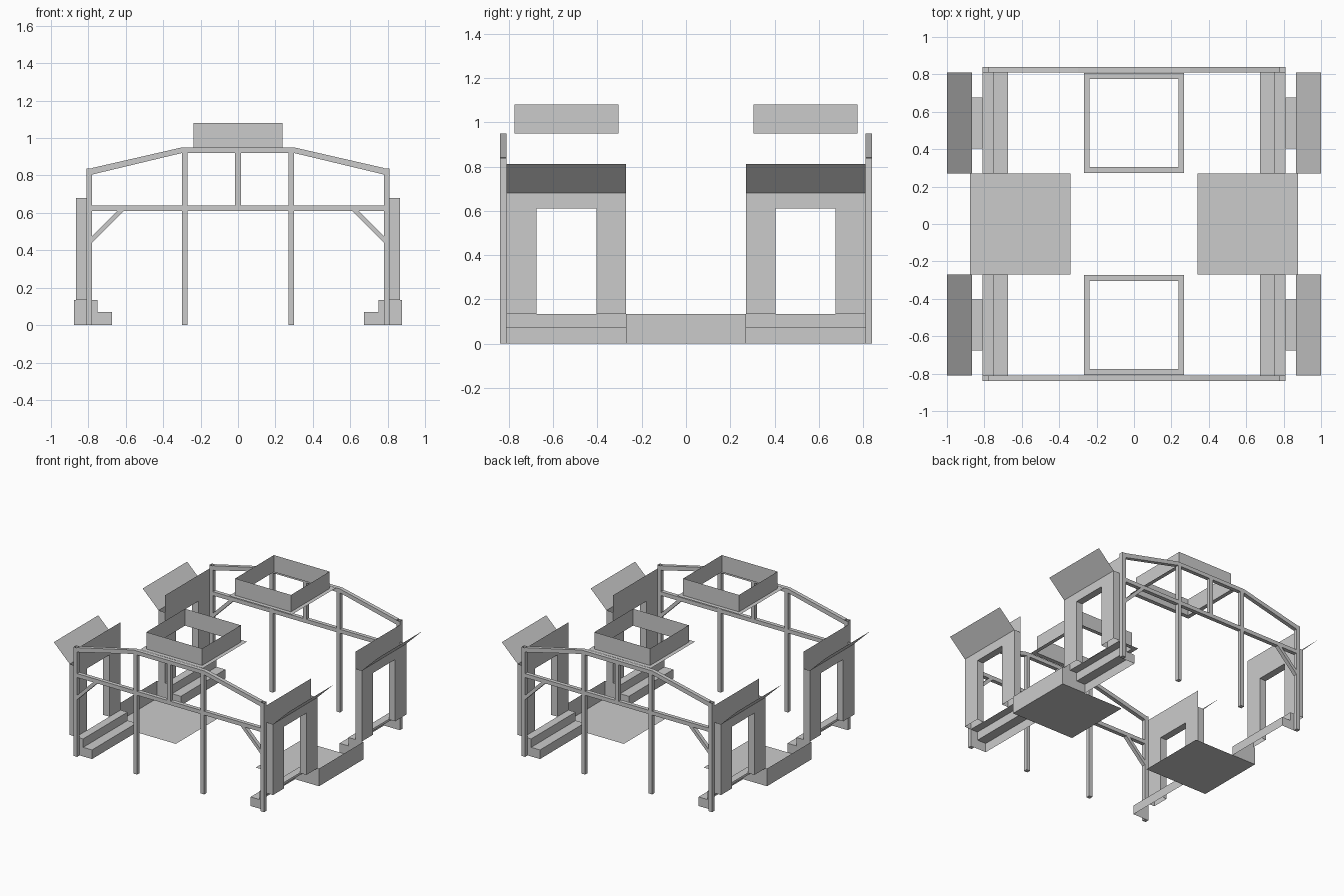
import bpy, bmesh

if "Cube" in bpy.data.objects:
    bpy.data.objects.remove(bpy.data.objects["Cube"])

grey = bpy.data.materials.new("plain_grey")
grey.diffuse_color = (0.6, 0.6, 0.6, 1)
grey.use_nodes = True
grey.node_tree.nodes["Principled BSDF"].inputs["Base Color"].default_value = grey.diffuse_color


def finish(name, bm, mx=True, my=True):
    """Make the object, mirrored over x and / or y."""
    me = bpy.data.meshes.new(name)
    bm.to_mesh(me)
    bm.free()
    me.materials.append(grey)
    ob = bpy.data.objects.new(name, me)
    bpy.context.collection.objects.link(ob)
    if mx or my:
        m = ob.modifiers.new("mirror", 'MIRROR')
        m.use_axis = (mx, my, False)
        m.use_mirror_merge = False
    return ob


def sheets(name, polys, mx=True, my=True):
    """Thin single-sided faces."""
    bm = bmesh.new()
    for p in polys:
        bm.faces.new([bm.verts.new(c) for c in p])
    return finish(name, bm, mx, my)


def bar(name, pts, mx=True, y0=0.81, y1=0.84, open_top=False):
    """Outline in x,z pushed through the frame depth."""
    bm = bmesh.new()
    a = [bm.verts.new((x, y0, z)) for x, z in pts]
    b = [bm.verts.new((x, y1, z)) for x, z in pts]
    bm.faces.new(a)
    bm.faces.new(b)
    n = len(pts)
    for i in range(n):
        j = (i + 1) % n
        bm.faces.new((a[i], a[j], b[j], b[i]))
    bmesh.ops.recalc_face_normals(bm, faces=bm.faces)
    if open_top:
        top = [f for f in bm.faces if f.normal.z > 0.5]
        bmesh.ops.delete(bm, geom=top, context='FACES')
    return finish(name, bm, mx, True)


def rect(x0, x1, z0, z1):
    return [(x0, z0), (x1, z0), (x1, z1), (x0, z1)]


# Gable frames at both ends
bar("outer_post", rect(0.78, 0.81, 0, 0.838), open_top=True)
bar("inner_post", rect(0.27, 0.30, 0, 0.92))
bar("centre_post", rect(-0.015, 0.015, 0.64, 0.92), mx=False)
bar("cross_beam", rect(-0.78, 0.78, 0.61, 0.64), mx=False)
bar("ridge_beam", rect(-0.30, 0.30, 0.92, 0.95), mx=False)
bar("sloped_beam", [(0.30, 0.92), (0.78, 0.805), (0.78, 0.84), (0.30, 0.95)])
bar("corner_brace", [(0.78, 0.44), (0.78, 0.475), (0.645, 0.61), (0.61, 0.61)])

# Side walls: inner and outer sheet with a door opening between them
Y0, Y1, D0, D1 = 0.27, 0.81, 0.405, 0.675
XI, XO, ZB, ZD, ZT = 0.81, 0.865, 0.135, 0.61, 0.68


def arch(x, top):
    return [(x, Y0, ZB), (x, D0, ZB), (x, D0, ZD), (x, D1, ZD),
            (x, D1, ZB), (x, Y1, ZB), (x, Y1, top), (x, Y0, top)]


sheets("outer_wall", [arch(XO, ZT)])
sheets("inner_wall", [arch(XI, 0.81)[::-1]])
sheets("wall_end", [
    [(XI, Y1, ZB), (XI, Y1, ZT), (XO, Y1, ZT), (XO, Y1, ZB)],
    [(XI, Y0, ZB), (XO, Y0, ZB), (XO, Y0, ZT), (XI, Y0, ZT)]])
sheets("door_reveal", [
    [(XI, D0, ZB), (XI, D0, ZD), (XO, D0, ZD), (XO, D0, ZB)],
    [(XI, D1, ZB), (XO, D1, ZB), (XO, D1, ZD), (XI, D1, ZD)],
    [(XI, D0, ZD), (XI, D1, ZD), (XO, D1, ZD), (XO, D0, ZD)]])

# Flaps rising outward above the doors
sheets("awning", [[(XO, Y0, ZT), (1, Y0, 0.812), (1, Y1, 0.812), (XO, Y1, ZT)]])

# Inner steps, open at the back and below
S0, S1, SZ = 0.675, 0.75, 0.07
prof = [(S0, 0), (S0, SZ), (S1, SZ), (S1, ZB), (XI, ZB)]
steps = []
for (xa, za), (xb, zb) in zip(prof, prof[1:]):
    steps.append([(xa, Y0, za), (xb, Y0, zb), (xb, Y1, zb), (xa, Y1, za)])
cap = prof + [(XI, 0)]
steps.append([(x, Y1, z) for x, z in cap])
steps.append([(x, Y0, z) for x, z in cap[::-1]])
sheets("door_steps", steps)

# Sunken middle bays: floor, outer wall and short ends
B = 0.878
sheets("bay_floor", [[(0.34, -Y0, 0), (B, -Y0, 0), (B, Y0, 0), (0.34, Y0, 0)]], my=False)
sheets("bay_wall", [[(B, -Y0, 0), (B, Y0, 0), (B, Y0, ZB), (B, -Y0, ZB)]], my=False)
sheets("bay_end", [[(XI, Y0, 0), (XI, Y0, ZB), (B, Y0, ZB), (B, Y0, 0)]])

# Roof vents: flat flange and upright collar
def loop(x, y0, y1, z):
    return [(-x, y0, z), (x, y0, z), (x, y1, z), (-x, y1, z)]


def band(a, b):
    return [[a[i], a[(i + 1) % 4], b[(i + 1) % 4], b[i]] for i in range(4)]


low = loop(0.237, 0.305, 0.775, 0.95)
sheets("vent_flange", band(loop(0.268, 0.273, 0.808, 0.95), low), mx=False)
sheets("vent_collar", band(low, loop(0.237, 0.305, 0.775, 1.08)), mx=False)
